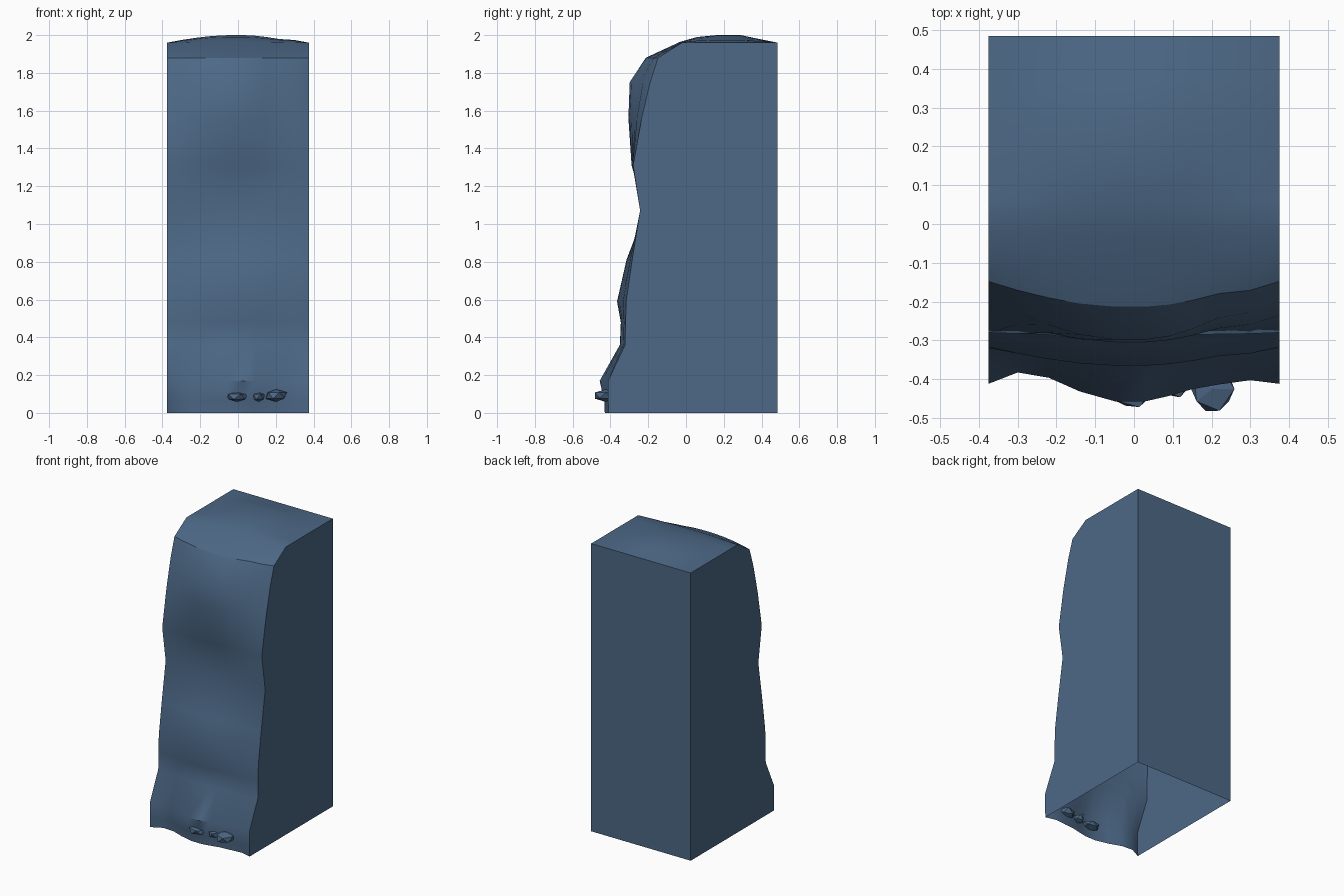
import bpy, bmesh, math, random
from mathutils import Vector, Matrix

if "Cube" in bpy.data.objects:
    bpy.data.objects.remove(bpy.data.objects["Cube"])

random.seed(4)
stone = bpy.data.materials.new("slate_blue_stone")
stone.diffuse_color = (0.073, 0.138, 0.238, 1)
stone.use_nodes = True
stone.node_tree.nodes["Principled BSDF"].inputs["Base Color"].default_value = stone.diffuse_color


def make_object(name, bm):
    mesh = bpy.data.meshes.new(name)
    bm.to_mesh(mesh)
    bm.free()
    mesh.materials.append(stone)
    ob = bpy.data.objects.new(name, mesh)
    bpy.context.collection.objects.link(ob)
    return ob


# Columns: x, bulge weight, extra hollow near the foot
COLS = [(-.375, 0, 0), (-.30, .35, .045), (-.22, .65, .045), (-.14, .88, .02),
        (-.05, 1, 0), (.03, 1, 0), (.09, .92, .01), (.15, .75, .02),
        (.22, .48, .02), (.30, .35, .025), (.375, 0, 0)]
# Profile rows: side y, side z, middle y, middle z
ROWS = [(-.41, 0, -.43, 0), (-.412, .06, -.432, .06), (-.412, .17, -.457, .17),
        (-.323, .36, -.35, .36), (-.32, .48, -.345, .48), (-.317, .59, -.365, .59),
        (-.285, .81, -.315, .81), (-.243, 1.07, -.215, 1.07), (-.28, 1.31, -.288, 1.31),
        (-.235, 1.56, -.305, 1.56), (-.19, 1.75, -.298, 1.75), (-.148, 1.88, -.213, 1.88),
        (-.02, 1.96, -.03, 1.965), (.06, 1.96, .06, 1.99), (.16, 1.96, .16, 2.0),
        (.29, 1.96, .29, 2.0), (.37, 1.96, .37, 1.983), (.485, 1.96, .485, 1.96)]

# Cliff block: weathered front and crown, flat sides and back, open underneath
bm = bmesh.new()
grid = []
for sy, sz, my, mz in ROWS:
    row = []
    for x, w, dip in COLS:
        y = sy + (my - sy) * w + (dip if sz < .3 else 0)
        row.append(bm.verts.new((x, y, sz + (mz - sz) * w)))
    grid.append(row)
for a, b in zip(grid, grid[1:]):
    for i in range(len(COLS) - 1):
        bm.faces.new((a[i], a[i + 1], b[i + 1], b[i])).smooth = True
foot_l = bm.verts.new((-.375, .485, 0))
foot_r = bm.verts.new((.375, .485, 0))
walls = [bm.faces.new([r[-1] for r in reversed(grid)] + [foot_r]),
         bm.faces.new([r[0] for r in grid] + [foot_l]),
         bm.faces.new(grid[-1] + [foot_r, foot_l])]
bmesh.ops.recalc_face_normals(bm, faces=bm.faces)
if walls[2].normal.y < 0:
    bmesh.ops.reverse_faces(bm, faces=bm.faces)
# Sharp edges along the walls, the brow and strong creases
for e in bm.edges:
    brow = all(abs(v.co.z - 1.88) < .001 for v in e.verts)
    wall = any(f in walls for f in e.link_faces)
    if brow or wall or e.calc_face_angle(0) > math.radians(40):
        e.smooth = False
make_object("cliff_block", bm)


# Small faceted stones poking out at the foot
def pebble(name, centre, size):
    bm = bmesh.new()
    bmesh.ops.create_icosphere(bm, subdivisions=1, radius=1)
    for v in bm.verts:
        k = random.uniform(.9, 1.08)
        v.co = Vector(centre) + Vector([max(-1, min(1, c * k * 1.12)) * s
                                        for c, s in zip(v.co, size)])
    make_object(name, bm)


pebble("foot_stone_left", (-.005, -.425, .085), (.056, .047, .027))
pebble("foot_stone_middle", (.108, -.41, .085), (.034, .037, .027))
pebble("foot_stone_right", (.203, -.425, .092), (.056, .06, .033))
